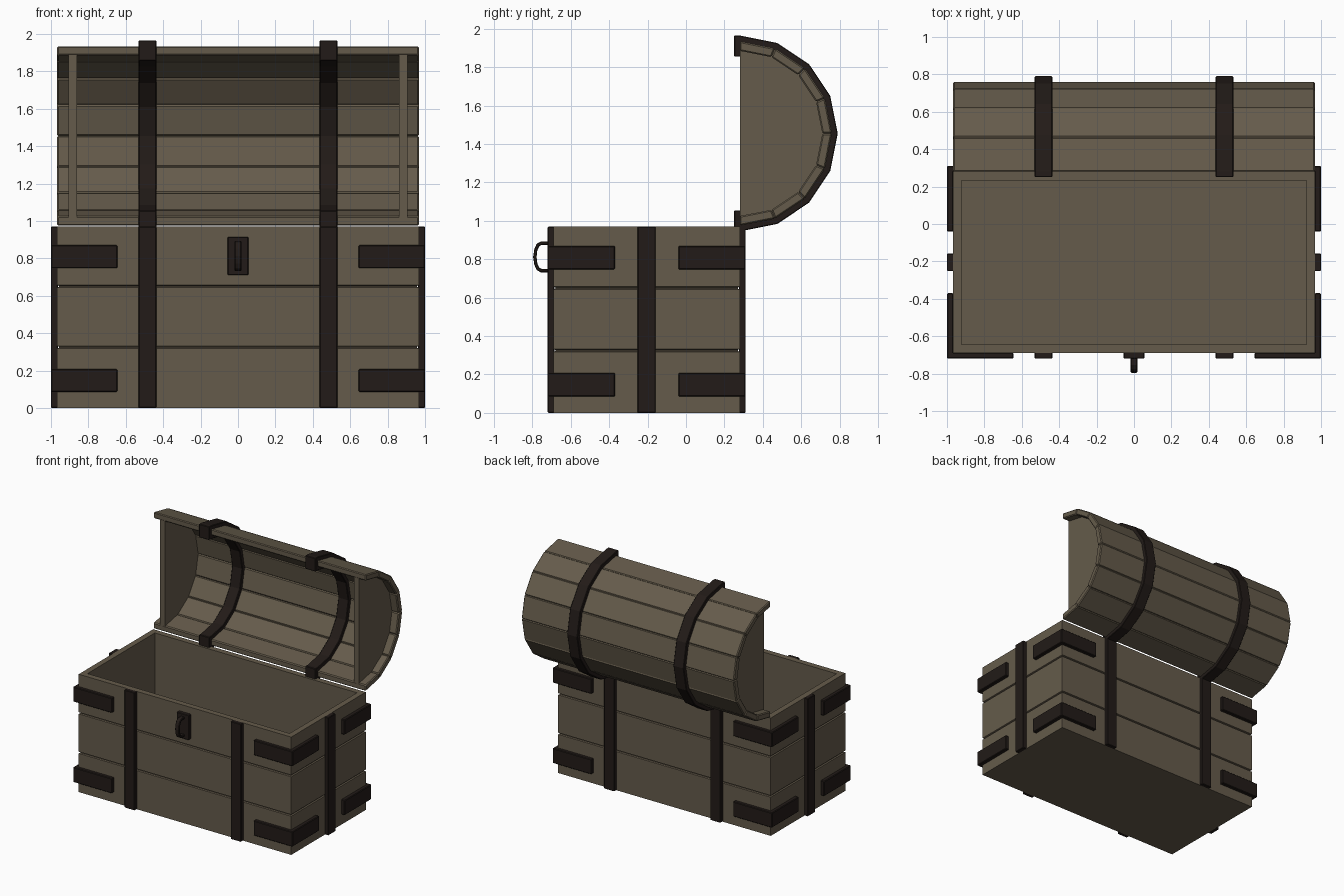
import bpy, bmesh
from math import sin, cos, pi
from mathutils import Vector

if "Cube" in bpy.data.objects:
    bpy.data.objects.remove(bpy.data.objects["Cube"])

def material(name, rgb):
    m = bpy.data.materials.new(name)
    m.diffuse_color = (*rgb, 1)
    m.use_nodes = True
    m.node_tree.nodes["Principled BSDF"].inputs["Base Color"].default_value = m.diffuse_color
    return m

WOOD = material("wood", (0.13, 0.105, 0.07))
IRON = material("iron", (0.016, 0.011, 0.009))
YC, LID_Y, LID_Z = -0.205, 0.28, 1.455      # body centre line, lid arc centre

def finish(name, bm, mat, bevel=0):
    bmesh.ops.recalc_face_normals(bm, faces=bm.faces)
    me = bpy.data.meshes.new(name)
    bm.to_mesh(me)
    bm.free()
    me.materials.append(mat)
    ob = bpy.data.objects.new(name, me)
    bpy.context.collection.objects.link(ob)
    if bevel:
        b = ob.modifiers.new("bevel", 'BEVEL')
        b.width, b.segments, b.limit_method = bevel, 1, 'ANGLE'
    return ob

def prism(name, pts, lo, hi, axis, mat, bevel=0):
    """Extrude a 2D outline: axis 'x' takes (y, z) points, axis 'z' takes (x, y)."""
    bm = bmesh.new()
    place = (lambda p, h: (h, *p)) if axis == 'x' else (lambda p, h: (*p, h))
    rings = [[bm.verts.new(place(p, h)) for p in pts] for h in (lo, hi)]
    bm.faces.new(rings[0])
    bm.faces.new(rings[1])
    n = len(pts)
    for i in range(n):
        j = (i + 1) % n
        bm.faces.new((rings[0][i], rings[0][j], rings[1][j], rings[1][i]))
    return finish(name, bm, mat, bevel)

def box(name, x0, x1, y0, y1, z0, z1, mat, bevel=0):
    return prism(name, [(x0, y0), (x1, y0), (x1, y1), (x0, y1)], z0, z1, 'z', mat, bevel)

def arc(r, n=8):
    return [(LID_Y + r * sin(pi * i / n), LID_Z + r * cos(pi * i / n)) for i in range(n + 1)]

# hollow body: rectangular loops (inset, height) with plank grooves outside
loops = [(0, 0)]
for seam in (0.325, 0.65):
    loops += [(0, seam - 0.007), (0.01, seam - 0.003), (0.01, seam + 0.003), (0, seam + 0.007)]
loops += [(0, 0.97), (0.047, 0.97), (0.047, 0.05)]
bm = bmesh.new()
rings = []
for d, z in loops:
    x, y = 0.968 - d, 0.485 - d
    rings.append([bm.verts.new((sx * x, YC + sy * y, z))
                  for sx, sy in ((-1, -1), (1, -1), (1, 1), (-1, 1))])
for a, b in zip(rings, rings[1:]):
    for i in range(4):
        j = (i + 1) % 4
        bm.faces.new((a[i], a[j], b[j], b[i]))
bm.faces.new(rings[0])
bm.faces.new(rings[-1])
finish("chest_body", bm, WOOD)

# lid planks, one per arc segment
outer, inner = arc(0.48), arc(0.43)
for i in range(8):
    prism(f"lid_plank_{i + 1}", [outer[i], outer[i + 1], inner[i + 1], inner[i]],
          -0.968, 0.968, 'x', WOOD, 0.007)

for s, side in ((-1, "left"), (1, "right")):
    # half-round lid end, set in from the plank ends
    prism(f"lid_end_{side}", arc(0.436), s * 0.86, s * 0.905, 'x', WOOD)

    # lid strap wrapping the planks inside and out
    out, inn = arc(0.51), arc(0.40)
    outline = [(0.25, out[0][1])] + out + [(0.25, out[-1][1]), (0.25, inn[-1][1])] \
        + inn[::-1] + [(0.25, inn[0][1])]
    prism(f"lid_strap_{side}", outline, s * 0.437, s * 0.531, 'x', IRON, 0.004)

    # body straps
    xs = sorted((s * 0.437, s * 0.531))
    box(f"front_strap_{side}", *xs, -0.72, -0.685, 0, 0.97, IRON, 0.004)
    box(f"back_strap_{side}", *xs, 0.275, 0.31, 0, 0.97, IRON, 0.004)
    xs = sorted((s * 0.963, s * 1.0))
    box(f"side_strap_{side}", *xs, YC - 0.047, YC + 0.047, 0, 0.97, IRON, 0.004)

    # L-shaped corner brackets
    for t, end in ((-1, "front"), (1, "back")):
        ell = [(0.645, 0.515), (1, 0.515), (1, 0.165), (0.965, 0.165), (0.965, 0.482), (0.645, 0.482)]
        pts = [(s * x, YC + t * y) for x, y in ell]
        for z, level in ((0.085, "lower"), (0.747, "upper")):
            prism(f"{level}_bracket_{end}_{side}", pts, z, z + 0.123, 'z', IRON, 0.005)

# lock plate and pull loop
box("lock_plate", -0.055, 0.055, -0.72, -0.685, 0.71, 0.915, IRON, 0.004)
half_out = [(-0.715, 0.081), (-0.755, 0.081), (-0.778, 0.068), (-0.790, 0.040), (-0.796, 0)]
half_in = [(-0.715, 0.063), (-0.750, 0.063), (-0.764, 0.056), (-0.774, 0.034), (-0.778, 0)]
loop = lambda h: [(y, 0.812 + z) for y, z in h] + [(y, 0.812 - z) for y, z in h[-2::-1]]
prism("lock_loop", loop(half_out) + loop(half_in)[::-1], -0.018, 0.018, 'x', IRON, 0.004)
